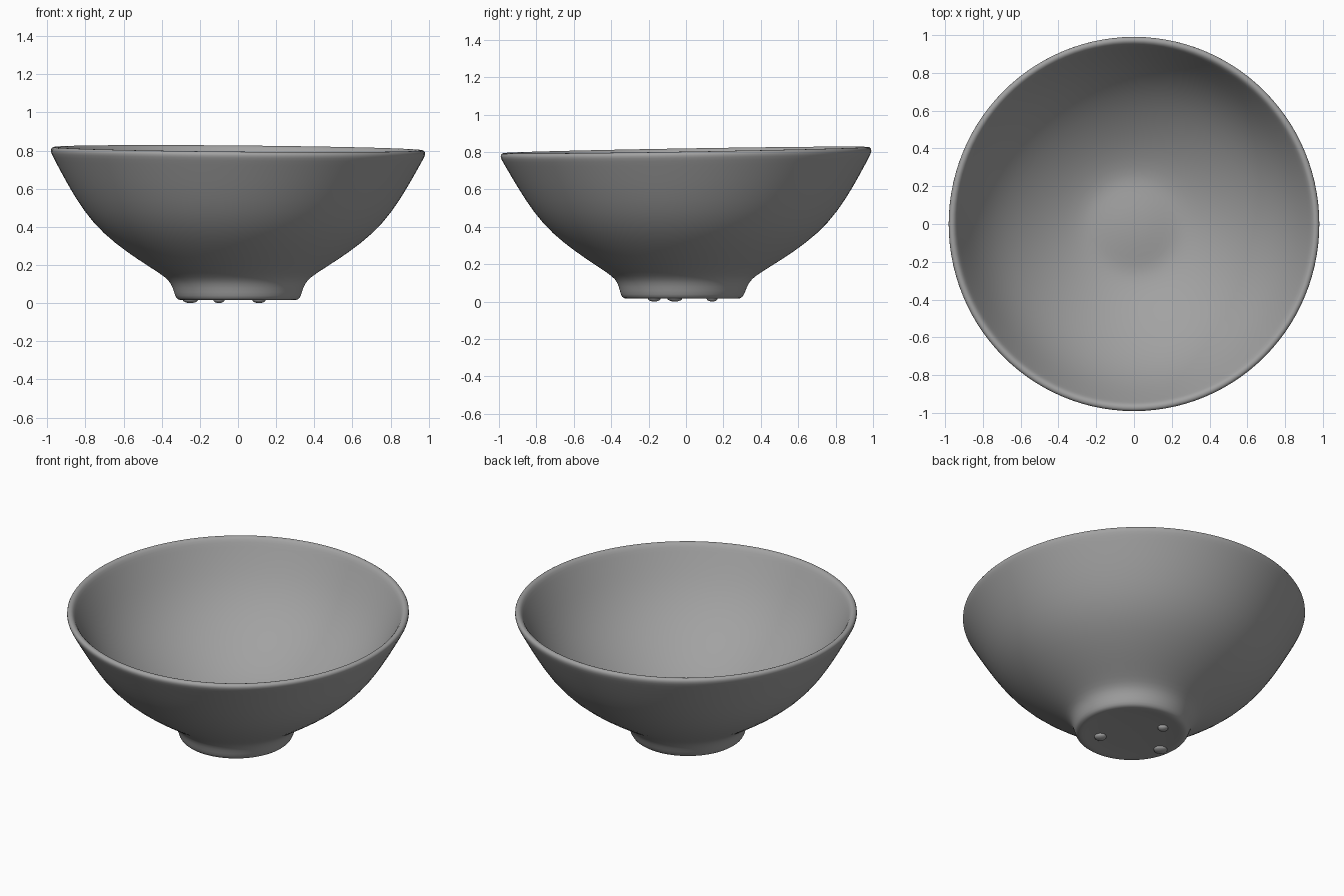
import bpy, bmesh, math

if "Cube" in bpy.data.objects:
    bpy.data.objects.remove(bpy.data.objects["Cube"], do_unlink=True)

# Grey glaze
clay = bpy.data.materials.new("grey_clay")
clay.use_nodes = True
grey = (0.36, 0.36, 0.36, 1)
clay.diffuse_color = grey
clay.node_tree.nodes["Principled BSDF"].inputs["Base Color"].default_value = grey
clay.node_tree.nodes["Principled BSDF"].inputs["Roughness"].default_value = 0.7

SEGMENTS = 56
RIM_HEIGHT = 0.81

# Section from under the foot, up the outside, over the lip and down the inside
profile = [
    (0.12, 0.025), (0.24, 0.022), (0.285, 0.014), (0.315, 0.016), (0.33, 0.035),
    (0.342, 0.08), (0.362, 0.12), (0.41, 0.155), (0.48, 0.2), (0.58, 0.265),
    (0.71, 0.365), (0.81, 0.48), (0.89, 0.61), (0.945, 0.71), (0.975, 0.765),
    (0.986, 0.79), (0.98, 0.808), (0.962, 0.813), (0.945, 0.803), (0.93, 0.77),
    (0.89, 0.69), (0.83, 0.58), (0.74, 0.46), (0.62, 0.35), (0.48, 0.255),
    (0.36, 0.195), (0.27, 0.168), (0.21, 0.168), (0.12, 0.182),
]


def hand_thrown(x, y, z):
    """Slight tilt of the rim, oval mouth and off-centre foot."""
    up = min(max(z / RIM_HEIGHT, 0), 1)
    z += up ** 3 * (0.017 * y - 0.009 * x)
    y = y * (1 + 0.01 * up) - 0.022 * (1 - up) ** 3
    return x, y, z


bm = bmesh.new()


def add_ring(radius, z):
    ring = []
    for i in range(SEGMENTS):
        a = math.tau * i / SEGMENTS
        ring.append(bm.verts.new(hand_thrown(radius * math.cos(a), radius * math.sin(a), z)))
    return ring


rings = [add_ring(r, z) for r, z in profile]
for low, high in zip(rings, rings[1:]):
    for i in range(SEGMENTS):
        j = (i + 1) % SEGMENTS
        bm.faces.new((low[i], low[j], high[j], high[i]))

# Close the underside and the raised centre of the floor
for ring, z in ((rings[0], 0.025), (rings[-1], 0.19)):
    tip = bm.verts.new(hand_thrown(0, 0, z))
    for i in range(SEGMENTS):
        bm.faces.new((ring[i], ring[(i + 1) % SEGMENTS], tip))
bmesh.ops.recalc_face_normals(bm, faces=bm.faces)

mesh = bpy.data.meshes.new("bowl")
bm.to_mesh(mesh)
bm.free()
mesh.materials.append(clay)
bowl = bpy.data.objects.new("bowl", mesh)
bpy.context.collection.objects.link(bowl)
smooth = bowl.modifiers.new("smooth", 'SUBSURF')
smooth.levels = smooth.render_levels = 1
for face in mesh.polygons:
    face.use_smooth = True

# Small drips of glaze under the foot
for n, (x, y, size) in enumerate([(-0.25, -0.06, 0.04), (-0.1, 0.14, 0.03), (0.11, -0.17, 0.035)]):
    bpy.ops.mesh.primitive_uv_sphere_add(segments=16, ring_count=10, location=(x, y, 0.018))
    drip = bpy.context.object
    drip.name = f"glaze_drip_{n + 1}"
    drip.scale = (size, size, 0.018)
    drip.data.materials.append(clay)
    bpy.ops.object.shade_smooth()
